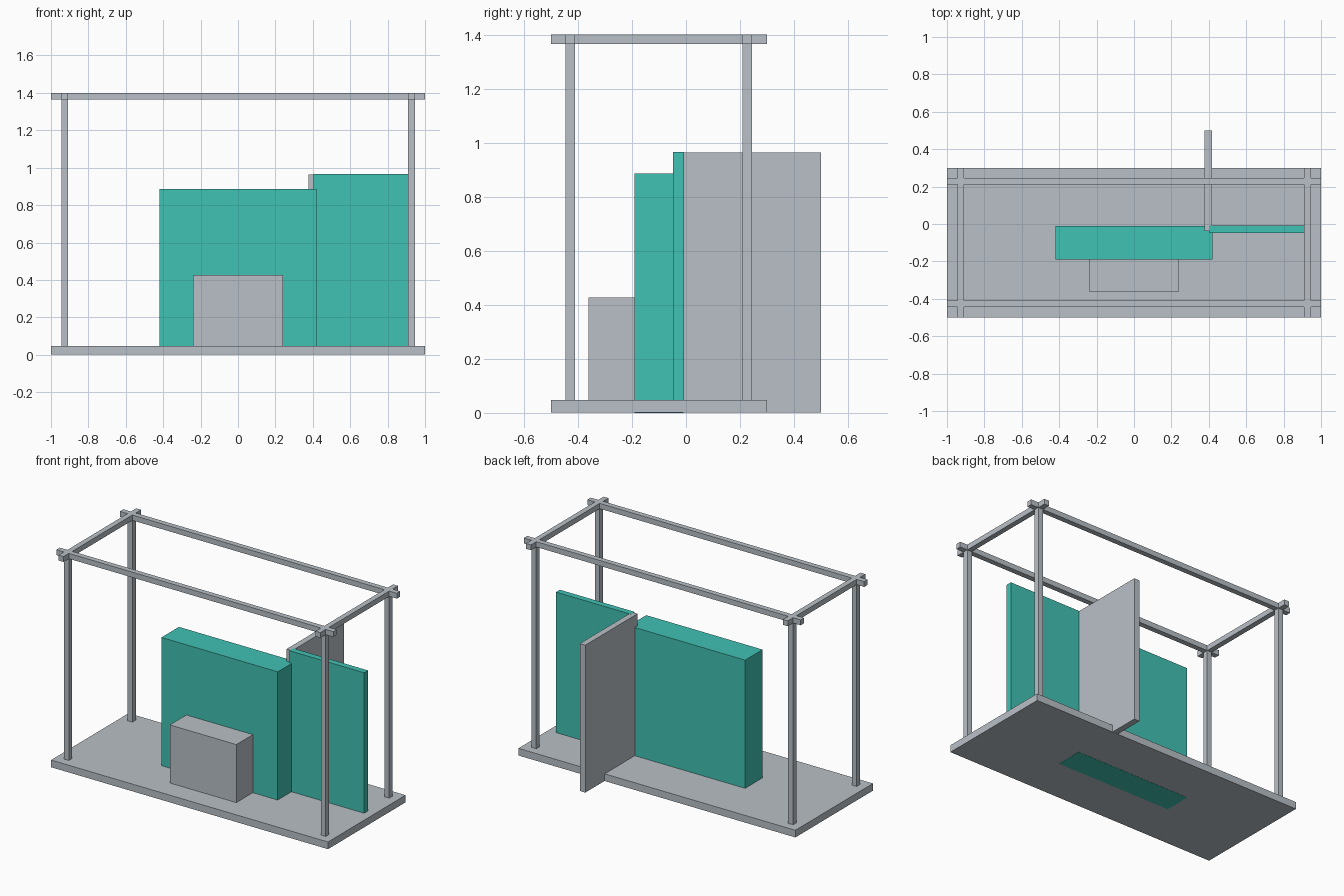
import bpy
import bmesh

if "Cube" in bpy.data.objects:
    bpy.data.objects.remove(bpy.data.objects["Cube"])


def material(name, rgb):
    m = bpy.data.materials.new(name)
    m.diffuse_color = (*rgb, 1.0)
    m.use_nodes = True
    m.node_tree.nodes["Principled BSDF"].inputs["Base Color"].default_value = m.diffuse_color
    return m


GREY = material("light grey", (0.485, 0.527, 0.571))
TEAL = material("teal", (0.053, 0.539, 0.456))


def box(name, x, y, z, mat):
    """Axis-aligned box from (min, max) ranges."""
    bm = bmesh.new()
    bmesh.ops.create_cube(bm, size=1.0)
    for v in bm.verts:
        v.co = [r[0] if c < 0 else r[1] for c, r in zip(v.co, (x, y, z))]
    mesh = bpy.data.meshes.new(name)
    bm.to_mesh(mesh)
    bm.free()
    mesh.materials.append(mat)
    obj = bpy.data.objects.new(name, mesh)
    bpy.context.collection.objects.link(obj)
    return obj


HEIGHT = 1.4
BAR = 0.035
X_BARS = {"left": (-0.945, -0.91), "right": (0.91, 0.945)}
Y_BARS = {"front": (-0.445, -0.41), "back": (0.21, 0.245)}

# Floor slab
box("floor_slab", (-1, 1), (-0.5, 0.3), (0.001, 0.048), GREY)

# Corner posts
for xn, xr in X_BARS.items():
    for yn, yr in Y_BARS.items():
        box(f"{yn}_{xn}_post", xr, yr, (0.02, HEIGHT - 0.001), GREY)

# Overhead beams crossing at the posts
for yn, yr in Y_BARS.items():
    box(f"{yn}_beam", (-1, 1), yr, (HEIGHT - BAR, HEIGHT), GREY)
for xn, xr in X_BARS.items():
    box(f"{xn}_beam", xr, (-0.5, 0.3), (HEIGHT - BAR, HEIGHT), GREY)

# Wall blocks and counter standing on the slab
box("main_wall", (-0.42, 0.42), (-0.19, -0.01), (0, 0.885), TEAL)
box("side_panel", (0.405, 0.945), (-0.048, -0.008), (0.002, 0.965), TEAL)
box("rear_partition", (0.377, 0.417), (-0.038, 0.5), (0.002, 0.964), GREY)
box("counter", (-0.24, 0.24), (-0.36, -0.188), (0.002, 0.427), GREY)
